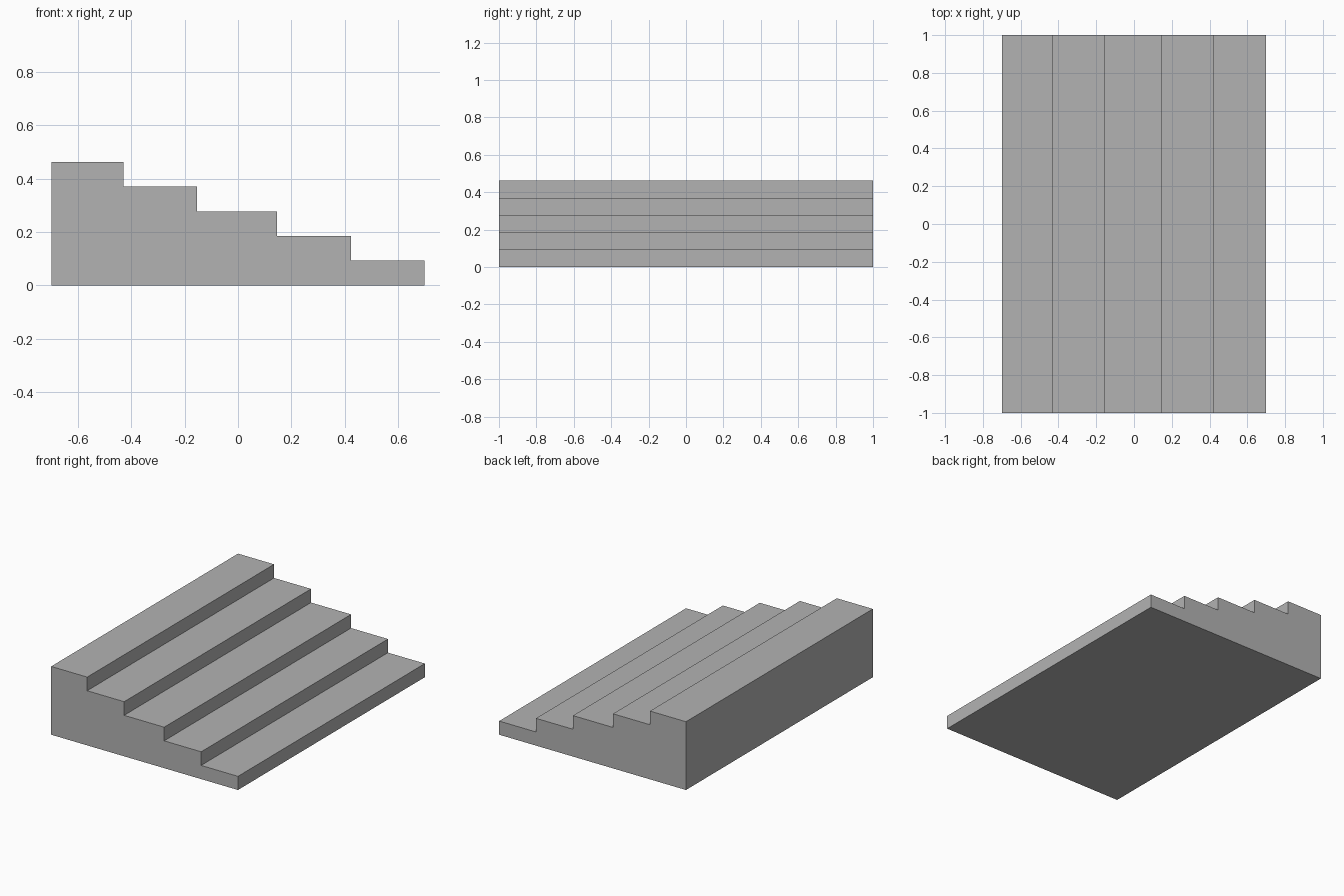
import bpy
import bmesh

cube = bpy.data.objects.get("Cube")
if cube:
    bpy.data.objects.remove(cube, do_unlink=True)

# Plain grey material
grey = bpy.data.materials.new("grey")
grey.use_nodes = True
colour = (0.45, 0.45, 0.45, 1.0)
grey.diffuse_color = colour
grey.node_tree.nodes["Principled BSDF"].inputs["Base Color"].default_value = colour

# Tread edges from the tall side to the low side
edges = [-0.70, -0.43, -0.153, 0.147, 0.424, 0.70]
half_width = 1.0
rise = 0.0925
steps = len(edges) - 1

# Stepped side profile
profile = [(edges[0], 0.0)]
for i in range(steps):
    height = rise * (steps - i)
    profile += [(edges[i], height), (edges[i + 1], height)]
profile.append((edges[-1], 0.0))

# Extrude the profile across the full width
bm = bmesh.new()
side = bm.faces.new([bm.verts.new((x, -half_width, z)) for x, z in profile])
result = bmesh.ops.extrude_face_region(bm, geom=[side], use_keep_orig=True)
moved = [v for v in result["geom"] if isinstance(v, bmesh.types.BMVert)]
bmesh.ops.translate(bm, verts=moved, vec=(0, 2 * half_width, 0))
bmesh.ops.recalc_face_normals(bm, faces=bm.faces)

mesh = bpy.data.meshes.new("wide_steps")
bm.to_mesh(mesh)
bm.free()
mesh.materials.append(grey)
wide_steps = bpy.data.objects.new("wide_steps", mesh)
bpy.context.collection.objects.link(wide_steps)
